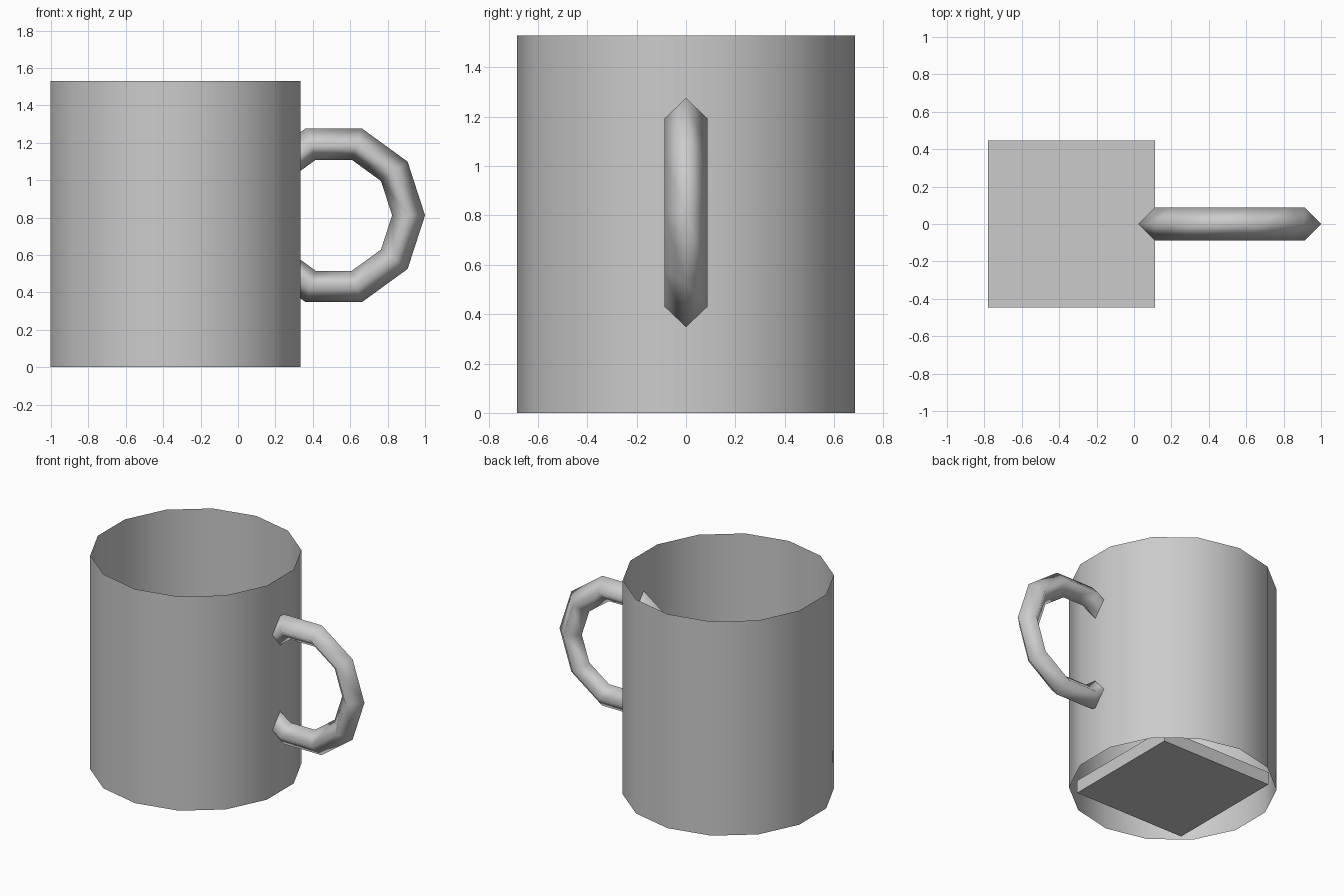
import bpy
import math

if "Cube" in bpy.data.objects:
    bpy.data.objects.remove(bpy.data.objects["Cube"])

grey = bpy.data.materials.new("plain_grey")
grey.diffuse_color = (0.6, 0.6, 0.6, 1)
grey.use_nodes = True
grey.node_tree.nodes["Principled BSDF"].inputs["Base Color"].default_value = grey.diffuse_color

BODY_X, RADIUS, HEIGHT = -0.334, 0.685, 1.53


def finish(name, smooth):
    """Name the active object, colour it and set its shading."""
    obj = bpy.context.object
    obj.name = name
    obj.data.materials.append(grey)
    if smooth:
        bpy.ops.object.shade_smooth()
    return obj


# Mug wall: thin open tube with a flat side towards the handle
bpy.ops.mesh.primitive_cylinder_add(
    vertices=14, radius=RADIUS, depth=HEIGHT, end_fill_type='NOTHING',
    location=(BODY_X, 0, HEIGHT / 2))
finish("mug_wall", True)

# Square base plate inside the tube
bpy.ops.mesh.primitive_cube_add(size=1, location=(BODY_X, 0, 0.047))
base = finish("base_plate", False)
base.scale = (0.895, 0.895, 0.094)

# Handle: full ring with a diamond section, partly inside the mug
bpy.ops.mesh.primitive_torus_add(
    major_segments=10, minor_segments=4, major_radius=0.4, minor_radius=0.088,
    location=(0.512, 0, 0.812), rotation=(math.pi / 2, 0, 0))
finish("handle", True)
